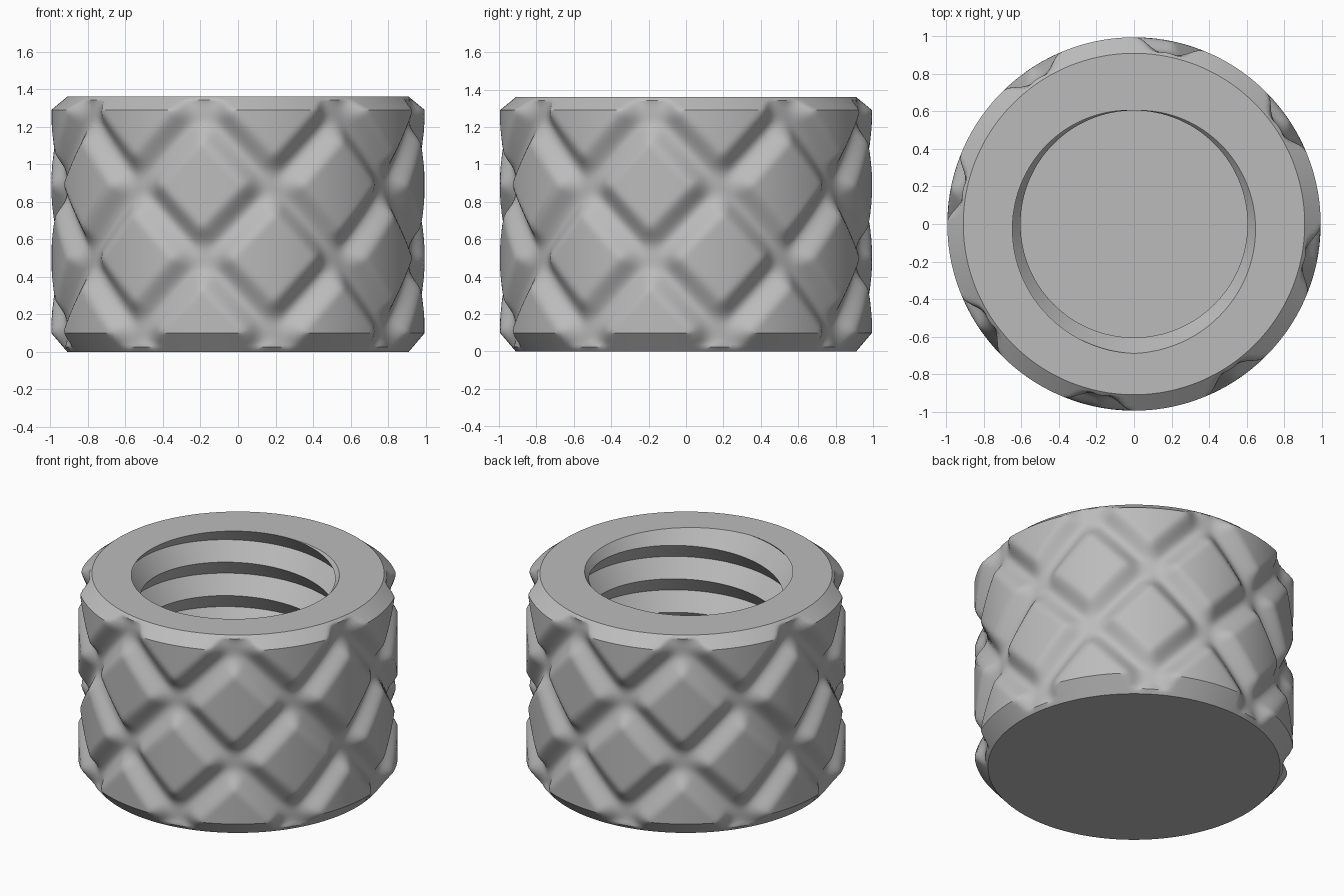
import bpy
import bmesh
from math import sin, cos, pi, tau, sqrt

cube = bpy.data.objects.get("Cube")
if cube:
    bpy.data.objects.remove(cube, do_unlink=True)

HEIGHT, RADIUS, RIM = 1.36, 0.995, 0.91
LOW, HIGH = 0.1, 1.29              # chamfer limits
COLUMNS = 256
CELL_Z, CELL_ANGLE = 0.39, pi / 8  # half diagonals of a diamond
GROOVE_DEPTH, GROOVE_WIDTH = 0.07, 0.13
FLOOR, PITCH, MINOR, MAJOR = 0.13, 0.23, 0.605, 0.69

grey = bpy.data.materials.new("grey")
grey.use_nodes = True
colour = (0.5, 0.5, 0.5, 1)
grey.diffuse_color = colour
grey.node_tree.nodes["Principled BSDF"].inputs["Base Color"].default_value = colour


def smooth_rise(t):
    t = min(1, max(0, t))
    return t * t * (3 - 2 * t)


def knurl_radius(angle, z):
    """Quilted diamonds between two families of crossing grooves, cut by chamfers."""
    u = (angle + pi / 2 + pi / 16) / CELL_ANGLE
    v = (z - 0.89) / CELL_Z
    rise = 1
    for a in ((u + v) / 2, (u - v) / 2):
        distance = (0.5 - abs(a - round(a))) * CELL_Z * sqrt(2)
        rise *= smooth_rise(distance / GROOVE_WIDTH)
    knurl = RADIUS - GROOVE_DEPTH * (1 - rise)
    bottom = RIM + (RADIUS - RIM) * z / LOW
    top = RIM + (RADIUS - RIM) * (HEIGHT - z) / (HEIGHT - HIGH)
    return min(knurl, bottom, top)


def thread_radius(angle, z):
    """Triangular right-handed thread, crest at the back of the mouth."""
    turn = (z - HEIGHT) / PITCH - (angle - pi / 2) / tau
    return MINOR + (MAJOR - MINOR) * 2 * abs(turn - round(turn))


def add_grid(bm, columns, flip=False):
    for left, right in zip(columns, columns[1:]):
        for k in range(len(left) - 1):
            quad = [left[k], right[k], right[k + 1], left[k + 1]]
            bm.faces.new(quad[::-1] if flip else quad)


def point(bm, r, angle, z):
    return bm.verts.new((r * cos(angle), r * sin(angle), z))


def cap_at(bm, z):
    """Fill the flat opening left at one height."""
    edges = [e for e in bm.edges if e.is_boundary
             and all(abs(v.co.z - z) < 1e-4 for v in e.verts)]
    bmesh.ops.triangle_fill(bm, edges=edges, use_beauty=True)


bm = bmesh.new()
angles = [tau * i / COLUMNS for i in range(COLUMNS + 1)]

# Outer knurled wall with both chamfers
levels = [LOW * i / 8 for i in range(8)]
levels += [LOW + (HIGH - LOW) * i / 110 for i in range(110)]
levels += [HIGH + (HEIGHT - HIGH) * i / 8 for i in range(9)]
add_grid(bm, [[point(bm, knurl_radius(a, z), a, z) for z in levels] for a in angles])

# Inner thread: rows follow the helix so crests and roots stay sharp
thread = []
for a in angles[::2]:
    column = []
    for k in range(-14, 4):
        z = HEIGHT + PITCH * (k / 2 + (a - pi / 2) / tau)
        z = min(HEIGHT, max(FLOOR, z))
        column.append(point(bm, thread_radius(a, z), a, z))
    thread.append(column)
add_grid(bm, thread, flip=True)

# Close the seam, then add base, floor and top ring
bmesh.ops.remove_doubles(bm, verts=bm.verts[:], dist=1e-5)
for z in (0, FLOOR, HEIGHT):
    cap_at(bm, z)
bmesh.ops.recalc_face_normals(bm, faces=bm.faces[:])

mesh = bpy.data.meshes.new("knurled_cap")
bm.to_mesh(mesh)
bm.free()
mesh.materials.append(grey)
cap = bpy.data.objects.new("knurled_cap", mesh)
bpy.context.collection.objects.link(cap)
bpy.context.view_layer.objects.active = cap
cap.select_set(True)
bpy.ops.object.shade_smooth_by_angle(angle=0.5)
